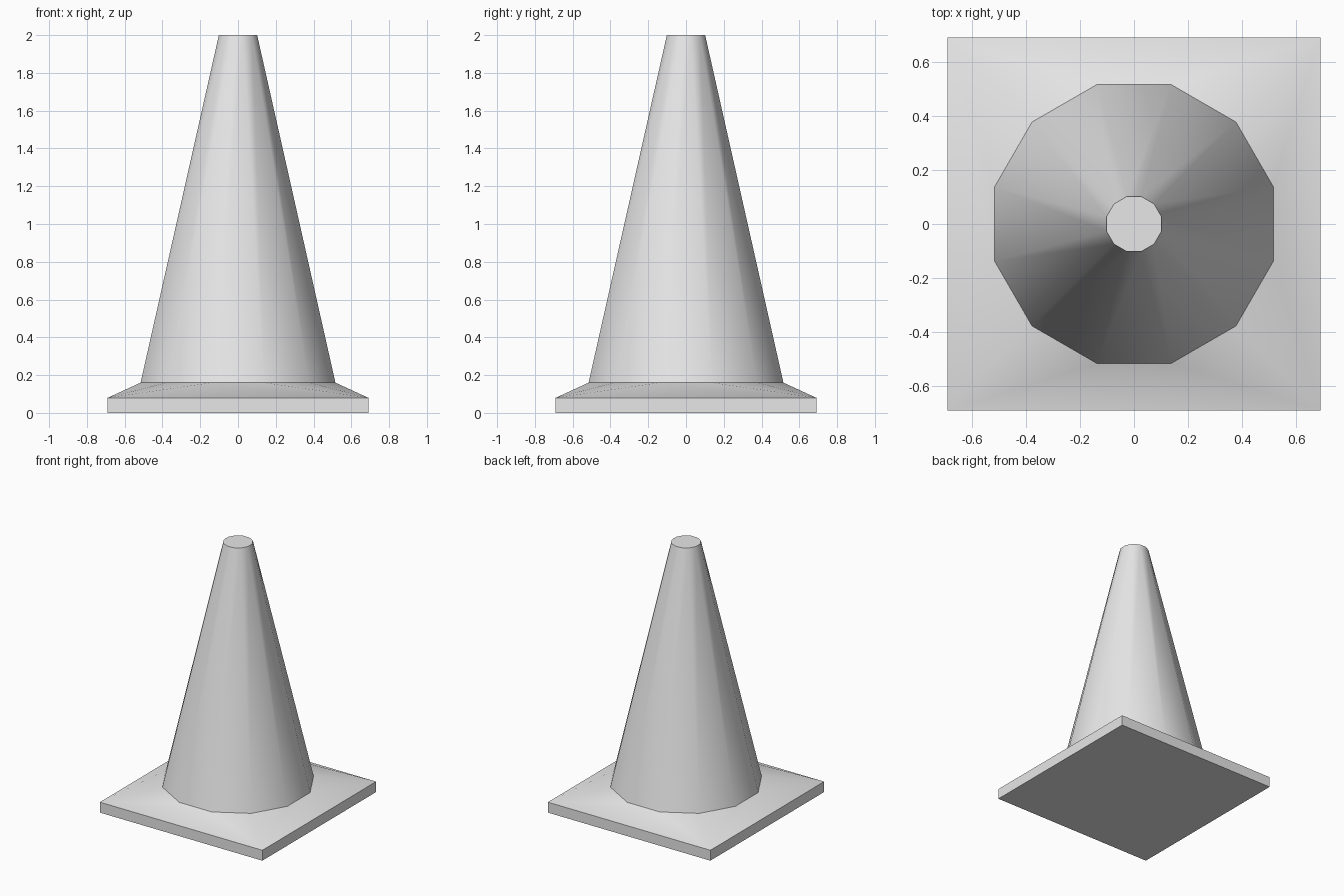
import bpy
import bmesh
from math import cos, sin, radians

if "Cube" in bpy.data.objects:
    bpy.data.objects.remove(bpy.data.objects["Cube"], do_unlink=True)

SIDES = 12
HALF, EDGE_Z = 0.69, 0.08            # square base
FOOT_R, FOOT_Z = 0.534, 0.16         # where the cone meets the base
TIP_R, TIP_Z = 0.105, 2.0

grey = bpy.data.materials.new("light_grey")
grey.use_nodes = True
colour = (0.8, 0.8, 0.8, 1)
grey.diffuse_color = colour
grey.node_tree.nodes["Principled BSDF"].inputs["Base Color"].default_value = colour


def ring(bm, count, radius, z):
    """Polygon of vertices with its flat sides facing the axes."""
    step = 360 / count
    angles = [radians(step * (k + 0.5)) for k in range(count)]
    return [bm.verts.new((radius * cos(a), radius * sin(a), z)) for a in angles]


def bridge(bm, low, high):
    for k in range(len(low)):
        bm.faces.new((low[k - 1], low[k], high[k], high[k - 1]))


def finish(bm, name):
    mesh = bpy.data.meshes.new(name)
    bm.to_mesh(mesh)
    bm.free()
    mesh.materials.append(grey)
    obj = bpy.data.objects.new(name, mesh)
    bpy.context.collection.objects.link(obj)
    bpy.ops.object.select_all(action="DESELECT")
    obj.select_set(True)
    bpy.context.view_layer.objects.active = obj
    bpy.ops.object.shade_smooth_by_angle(angle=radians(40))


# Square base: slab with a sloped top rising to the foot of the cone
bm = bmesh.new()
floor = ring(bm, 4, HALF * 2 ** 0.5, 0)
rim = ring(bm, 4, HALF * 2 ** 0.5, EDGE_Z)
foot = ring(bm, SIDES, FOOT_R, FOOT_Z)
bm.faces.new(floor[::-1])
bridge(bm, floor, rim)
for s in range(4):
    a, b = rim[s - 1], rim[s]
    r0, r1, r2, r3 = (foot[(3 * s + k) % SIDES] for k in (-2, -1, 0, 1))
    bm.faces.new((a, b, r2, r1))
    bm.faces.new((a, r1, r0))
    bm.faces.new((b, r3, r2))
finish(bm, "square_base")

# Tapered cone with a flat closed tip
bm = bmesh.new()
foot = ring(bm, SIDES, FOOT_R, FOOT_Z)
tip = ring(bm, SIDES, TIP_R, TIP_Z)
bridge(bm, foot, tip)
bm.faces.new(tip)
finish(bm, "cone_body")
